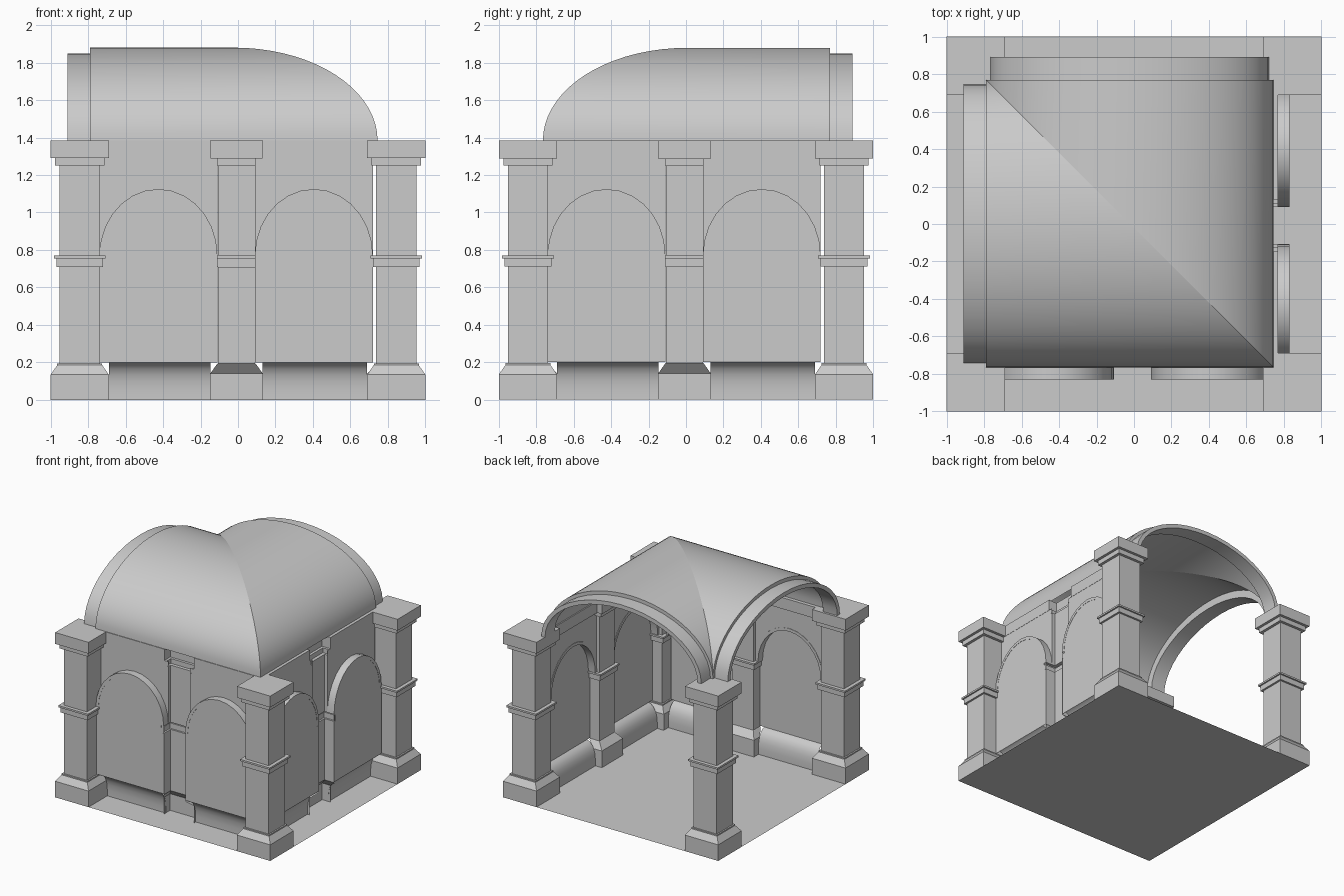
import bpy, bmesh
from math import sin, cos, pi, radians

if "Cube" in bpy.data.objects:
    bpy.data.objects.remove(bpy.data.objects["Cube"])


def make(name, verts, faces, smooth=False):
    me = bpy.data.meshes.new(name)
    me.from_pydata(verts, [], faces)
    bm = bmesh.new()
    bm.from_mesh(me)
    bmesh.ops.remove_doubles(bm, verts=bm.verts, dist=1e-5)
    bmesh.ops.recalc_face_normals(bm, faces=bm.faces)
    bm.to_mesh(me)
    bm.free()
    ob = bpy.data.objects.new(name, me)
    bpy.context.collection.objects.link(ob)
    if smooth:
        bpy.ops.object.select_all(action='DESELECT')
        ob.select_set(True)
        bpy.context.view_layer.objects.active = ob
        bpy.ops.object.shade_smooth_by_angle(angle=radians(30))
    return ob


def loft(name, rows, closed=True, caps=False, smooth=False):
    """Skin between equal-length rows of points."""
    n = len(rows[0])
    verts = [p for r in rows for p in r]
    faces = []
    for i in range(len(rows) - 1):
        for j in range(n if closed else n - 1):
            k = (j + 1) % n
            faces.append((i*n + j, i*n + k, (i+1)*n + k, (i+1)*n + j))
    if caps:
        faces += [tuple(range(n))[::-1], tuple(range(len(verts) - n, len(verts)))]
    return make(name, verts, faces, smooth)


def arch(c, a, b, z0, n):
    return [(c - a*cos(pi*i/n), z0 + b*sin(pi*i/n)) for i in range(n + 1)]


def arch_band(name, c, outer, inner, z0, d0, d1, place, n):
    """Solid half ring between two ellipses, extruded from d0 to d1."""
    rows = []
    for (u, z), (v, w) in zip(arch(c, *outer, z0, n), arch(c, *inner, z0, n)):
        rows.append([place(u, d0, z), place(u, d1, z), place(v, d1, w), place(v, d0, w)])
    loft(name, rows, caps=True, smooth=True)


# Floor
make("floor", [(-1, -1, 0), (1, -1, 0), (1, 1, 0), (-1, 1, 0)], [(0, 1, 2, 3)])

# Corner columns: (z, half width)
COL = [(0, .155), (.135, .155), (.185, .12), (.195, .12), (.195, .108), (.71, .108),
       (.71, .125), (.755, .125), (.755, .138), (.77, .138), (.77, .108), (1.25, .108),
       (1.25, .132), (1.29, .132), (1.29, .155), (1.385, .155)]
for sx, tx in ((-1, "left"), (1, "right")):
    for sy, ty in ((-1, "front"), (1, "back")):
        rows = [[(sx*.845 + i*h, sy*.845 + j*h, z)
                 for i, j in ((-1, -1), (1, -1), (1, 1), (-1, 1))] for z, h in COL]
        loft(f"{ty}_{tx}_column", rows, caps=True)

# Wall pilaster: (z, half width, inner depth, outer depth)
PIL = [(0, .14, -.69, -.77), (.14, .14, -.69, -.77), (.19, .105, -.735, -.83),
       (.195, .1, -.74, -.83), (.71, .1, -.74, -.83), (.71, .115, -.725, -.83),
       (.755, .115, -.725, -.83), (.755, .125, -.712, -.83), (.77, .125, -.712, -.83),
       (.77, .1, -.74, -.77), (1.25, .1, -.74, -.77), (1.25, .118, -.712, -.77),
       (1.29, .118, -.712, -.77), (1.29, .138, -.69, -.77), (1.385, .138, -.69, -.77)]
# Baseboard profile: (depth, z)
BASE = [(-.83, .2), (-.805, .19), (-.78, .165), (-.765, .135), (-.755, .1), (-.75, .05), (-.75, 0)]

SIDES = {"front": lambda u, d, z: (u, d, z), "right": lambda u, d, z: (-d, u, z)}
for side, P in SIDES.items():
    loft(f"{side}_pilaster", [[P(-.008 - h, o, z), P(-.008 - h, d, z), P(-.008 + h, d, z),
                               P(-.008 + h, o, z)] for z, h, d, o in PIL], closed=False)
    for k, c, lo, hi in ((1, -.425, -.69, -.146), (2, .405, .13, .69)):
        # Niche arch, back panel, spandrel, baseboard and lintel
        arch_band(f"{side}_niche_arch_{k}", c, (.315, .355), (.292, .33), .77, -.765, -.83, P, 14)
        edge = arch(c, .3, .34, .77, 14)
        pts = [(c - .315, .2), (c - .315, .77)] + edge + [(c + .315, .77), (c + .315, .2)]
        make(f"{side}_niche_panel_{k}", [P(u, -.828, z) for u, z in pts], [tuple(range(len(pts)))])
        top = arch(c, .315, .355, .77, 14)
        loft(f"{side}_spandrel_{k}", [[P(u, -.768, z) for u, z in top],
                                      [P(u, -.768, 1.29) for u, z in top]], closed=False)
        loft(f"{side}_baseboard_{k}", [[P(lo, d, z), P(hi, d, z)] for d, z in BASE],
             closed=False, smooth=True)
        loft(f"{side}_lintel_{k}", [[P(u, -.77, 1.29), P(u, -.735, 1.29), P(u, -.735, 1.385),
                                     P(u, -.77, 1.385)] for u in (lo, hi)], caps=True)

# Vault: two barrels mitred along the diagonal
XC, YC, A, B, Z0, N = -.022, .002, .767, .495, 1.385, 36
ang = [pi*i/N for i in range(N + 1)]
miter = [(XC + A*cos(t), YC - A*cos(t), Z0 + B*sin(t)) for t in ang]
loft("vault_along_front", [[(XC - A, y, z) for x, y, z in miter], miter], closed=False, smooth=True)
loft("vault_along_right", [miter, [(x, YC + A, z) for x, y, z in miter]], closed=False, smooth=True)

# Ribs at the two open sides, with a lip closing the vault edge
OPEN = {"left": (lambda u, d, z: (XC - d, YC + u, z)), "back": (lambda u, d, z: (XC + u, YC + d, z))}
for side, P in OPEN.items():
    arch_band(f"{side}_rib", 0, (.744, .465), (.71, .43), Z0, A - .01, .889, P, 22)
    arch_band(f"{side}_vault_lip", 0, (A, B), (.735, .455), Z0, A - .01, A, P, N)
